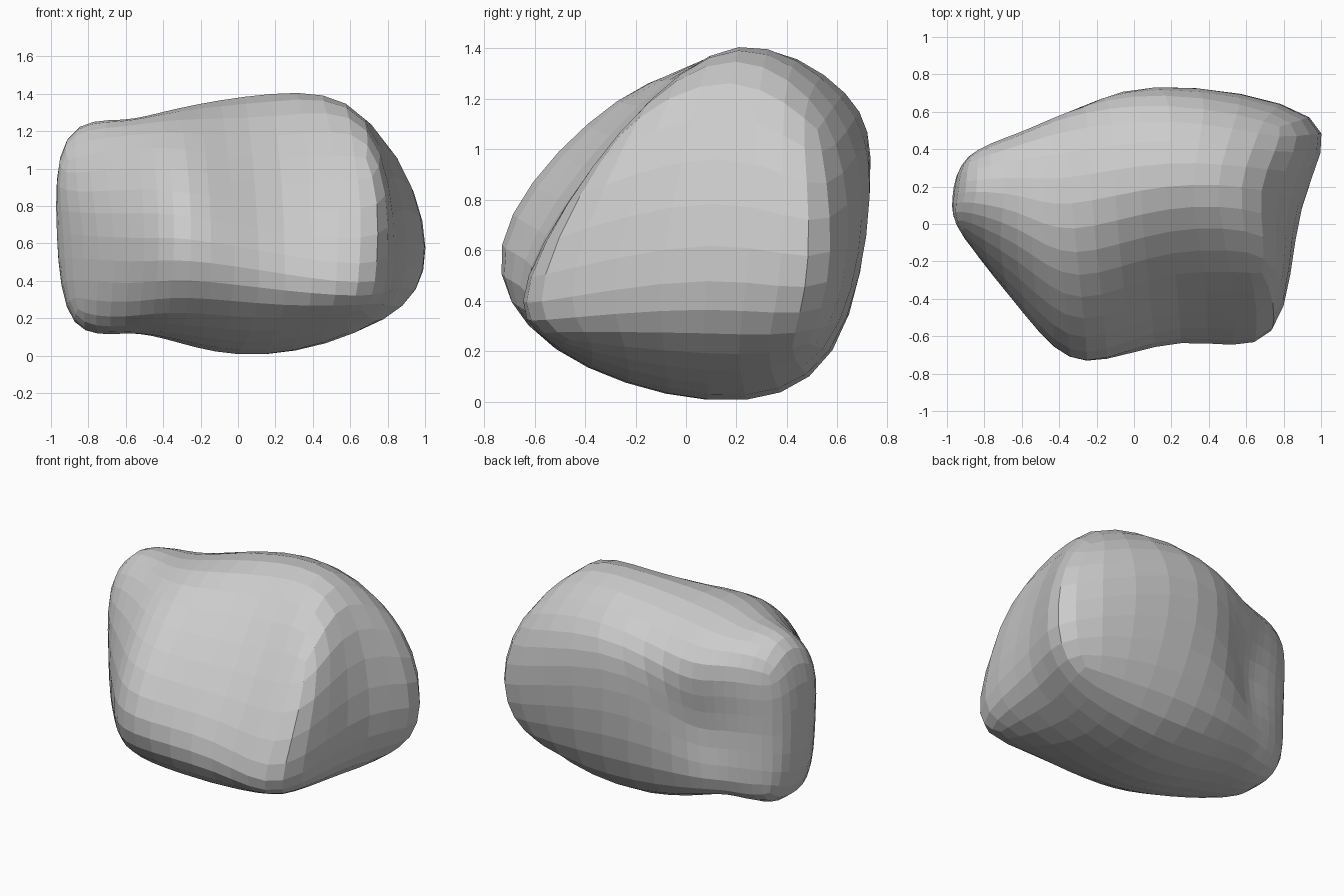
import bpy
import bmesh
from mathutils import Vector

default_cube = bpy.data.objects.get("Cube")
if default_cube:
    bpy.data.objects.remove(default_cube, do_unlink=True)


def make_material(name, colour):
    material = bpy.data.materials.new(name)
    material.use_nodes = True
    material.diffuse_color = colour
    material.node_tree.nodes["Principled BSDF"].inputs["Base Color"].default_value = colour
    return material


# Cross-sections in hundredths, from the right end to the left end.
# Each runs: low front, front, high front, top, high back, back, low back, underside.
SECTIONS = [
    [(-86, -7, 25), (-89, -9, 65), (-91, -2, 104), (-90, 17, 117),
     (-87, 36, 105), (-88, 35, 65), (-86, 34, 26), (-87, 14, 18)],
    [(-60, -32, 21), (-58, -49, 63), (-62, -20, 110), (-62, 15, 126),
     (-62, 47, 109), (-62, 45, 65), (-63, 43, 24), (-60, 6, 12)],
    [(-28, -52, 23), (-25, -73, 62), (-28, -39, 110), (-33, 11, 132),
     (-36, 57, 111), (-37, 54, 67), (-40, 50, 23), (-32, 4, 7)],
    [(23, -50, 20), (25, -61, 54), (22, -27, 105), (18, 20, 140),
     (19, 63, 122), (10, 73, 85), (18, 58, 20), (14, 9, 1)],
    [(66, -46, 25), (74, -56, 50), (69, -26, 106), (68, 18, 126),
     (78, 52, 108), (94, 57, 59), (78, 48, 24), (72, 7, 19)],
]
END_CENTRES = [(-97, 14, 65), (90, 10, 62)]


def add_cage(bm):
    """Join the cross-sections with quads and close both ends."""
    def point(p):
        return bm.verts.new(Vector(p) / 100)

    rings = [[point(p) for p in section] for section in SECTIONS]
    for a, b in zip(rings, rings[1:]):
        for i in range(len(a)):
            j = (i + 1) % len(a)
            bm.faces.new((a[i], a[j], b[j], b[i]))
    for ring, centre in zip((rings[0], rings[-1]), END_CENTRES):
        middle = point(centre)
        for i in range(0, len(ring), 2):
            bm.faces.new((ring[i - 1], ring[i], ring[i + 1], middle))
    bmesh.ops.recalc_face_normals(bm, faces=bm.faces)


def limit_position(vert):
    """Where subdivision will finally carry this cage vertex."""
    n = len(vert.link_edges)
    total = vert.co * n * n
    for edge in vert.link_edges:
        total += edge.other_vert(vert).co * 4
    for loop in vert.link_loops:
        total += loop.link_loop_next.link_loop_next.vert.co
    return total / (n * (n + 5))


def inflate_cage(bm, steps):
    """Push the cage outward until the smooth surface meets the given points."""
    targets = {v: v.co.copy() for v in bm.verts}
    for _ in range(steps):
        moves = {v: targets[v] - limit_position(v) for v in bm.verts}
        for v, move in moves.items():
            v.co += move


# Boulder body
mesh = bpy.data.meshes.new("boulder")
bm = bmesh.new()
add_cage(bm)
inflate_cage(bm, 10)
bm.to_mesh(mesh)
bm.free()

boulder = bpy.data.objects.new("boulder", mesh)
bpy.context.collection.objects.link(boulder)
bpy.context.view_layer.objects.active = boulder
boulder.select_set(True)

# Rounded, flat-faceted surface
subdivision = boulder.modifiers.new("rounding", "SUBSURF")
subdivision.levels = subdivision.render_levels = 2
bpy.ops.object.shade_flat()
boulder.data.materials.append(make_material("stone grey", (0.6, 0.6, 0.6, 1.0)))
